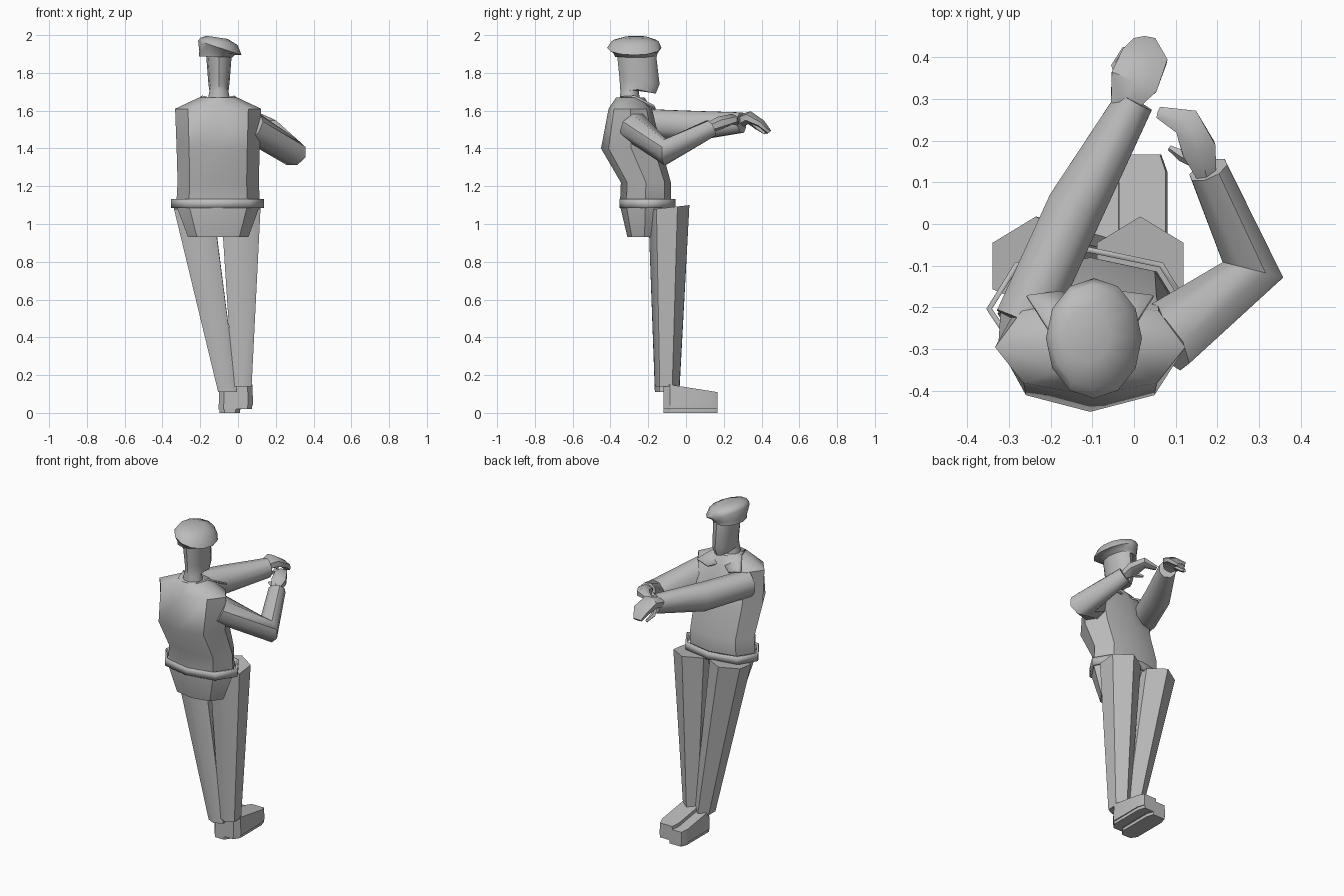
import bpy, bmesh, math
from mathutils import Vector

if "Cube" in bpy.data.objects:
    bpy.data.objects.remove(bpy.data.objects["Cube"])

GREY = bpy.data.materials.new("plain grey")
GREY.diffuse_color = (0.5, 0.5, 0.5, 1)
GREY.use_nodes = True
GREY.node_tree.nodes["Principled BSDF"].inputs["Base Color"].default_value = GREY.diffuse_color

OVAL = [(math.sin(math.tau * i / 12), -math.cos(math.tau * i / 12)) for i in range(12)]
BODY = [(0, -1), (0.7, -0.75), (1, 0), (0.72, 0.75), (0, 1), (-0.72, 0.75), (-1, 0), (-0.7, -0.75)]
HEX = [(0, -1), (1, -0.6), (1, 0.42), (0, 1), (-1, 0.42), (-1, -0.6)]


def finish(name, bm, angle=35, thickness=0):
    bmesh.ops.recalc_face_normals(bm, faces=bm.faces)
    me = bpy.data.meshes.new(name)
    bm.to_mesh(me)
    bm.free()
    me.materials.append(GREY)
    ob = bpy.data.objects.new(name, me)
    bpy.context.collection.objects.link(ob)
    bpy.ops.object.select_all(action='DESELECT')
    ob.select_set(True)
    bpy.context.view_layer.objects.active = ob
    bpy.ops.object.shade_smooth_by_angle(angle=math.radians(angle))
    if thickness:
        mod = ob.modifiers.new("thickness", 'SOLIDIFY')
        mod.thickness = thickness
    return ob


def loft(name, rings, caps=True, **kw):
    """Skin a list of equal-length point rings."""
    bm = bmesh.new()
    rows = [[bm.verts.new(p) for p in r] for r in rings]
    n = len(rows[0])
    for a, b in zip(rows, rows[1:]):
        for i in range(n):
            j = (i + 1) % n
            bm.faces.new((a[i], a[j], b[j], b[i]))
    if caps:
        bm.faces.new(rows[0])
        bm.faces.new(rows[-1])
    return finish(name, bm, **kw)


def slab(shape, cx, hx, back, front, zb, zf, tilt=0):
    """Near-level ring; zb and zf are heights at back and front, tilt is slope along x."""
    pts = []
    for u, v in shape:
        t = (v + 1) / 2
        pts.append((cx + u * hx, back + (front - back) * t, zb + (zf - zb) * t + tilt * u * hx))
    return pts


def limb(name, stations, sides=8, angle=50):
    """Tube through (x, y, z, half width, half height) stations with mitred joints."""
    pts = [Vector(s[:3]) for s in stations]
    rings = []
    for i, s in enumerate(stations):
        din = (pts[i] - pts[max(i - 1, 0)]).normalized()
        dout = (pts[min(i + 1, len(pts) - 1)] - pts[i]).normalized()
        d = (din + dout).normalized()
        side = d.cross(Vector((0, 0, 1))).normalized()
        up = side.cross(d)
        ref = dout if i == 0 else din
        mitre = min(1.35, 1 / max(0.5, d.dot(ref)))
        rings.append([pts[i] + side * math.cos(a) * s[3] * mitre + up * math.sin(a) * s[4]
                      for a in (math.tau * (k + 0.5) / sides for k in range(sides))])
    return loft(name, rings, angle=angle)


# Jacket with flared skirt, leaning back at the chest
CX = -0.105
loft("jacket", [slab(BODY, CX, hx, b, f, z, z) for z, hx, b, f in (
    (0.93, 0.16, -0.31, -0.13), (1.10, 0.222, -0.35, -0.08), (1.22, 0.215, -0.345, -0.08),
    (1.40, 0.22, -0.45, -0.13), (1.61, 0.228, -0.41, -0.18), (1.67, 0.10, -0.37, -0.22))], angle=40)

# Open belt loop standing off the jacket
loft("belt", [slab(BODY, -0.108, 0.246, -0.352, -0.055, z, z) for z in (1.085, 1.132)],
     caps=False, thickness=0.014)

# Collar flaps on both sides of the neck
for s, name in ((1, "right_collar"), (-1, "left_collar")):
    bm = bmesh.new()
    bm.faces.new([bm.verts.new((CX + s * x, y, z)) for x, y, z in (
        (0.06, -0.35, 1.675), (0.085, -0.27, 1.68), (0.15, -0.17, 1.63),
        (0.07, -0.16, 1.61), (0.015, -0.2, 1.625))])
    finish(name, bm, thickness=0.01)

# Neck, jaw and face in one skin
loft("head", [slab(OVAL, -0.101, hx, b, f, zb, zf) for hx, b, f, zb, zf in (
    (0.07, -0.36, -0.24, 1.60, 1.60), (0.05, -0.347, -0.25, 1.70, 1.71),
    (0.052, -0.35, -0.16, 1.735, 1.69), (0.057, -0.352, -0.14, 1.77, 1.74),
    (0.069, -0.366, -0.16, 1.91, 1.91))], angle=40)

# Soft cap: band, then a crown sagging to one side
loft("cap", [slab(OVAL, cx, hx, b, f, z, z, t) for cx, hx, b, f, z, t in (
    (-0.118, 0.088, -0.375, -0.155, 1.885, -0.03), (-0.11, 0.095, -0.385, -0.15, 1.905, -0.1),
    (-0.096, 0.115, -0.418, -0.13, 1.932, -0.33), (-0.10, 0.098, -0.395, -0.145, 1.967, -0.2),
    (-0.11, 0.055, -0.33, -0.20, 1.988, -0.15))], angle=50)

# Straight arm reaching across, hand drooping at the wrist
limb("left_arm", [(-0.265, -0.235, 1.535, 0.075, 0.08), (-0.14, 0.04, 1.52, 0.074, 0.085),
                  (0.002, 0.295, 1.537, 0.05, 0.058)])
limb("left_hand", [(-0.025, 0.285, 1.545, 0.035, 0.035), (0.0, 0.34, 1.565, 0.062, 0.032),
                   (0.025, 0.40, 1.53, 0.062, 0.022), (0.025, 0.44, 1.485, 0.03, 0.014)], sides=6)
limb("left_thumb", [(-0.02, 0.33, 1.55, 0.018, 0.018), (-0.04, 0.38, 1.51, 0.014, 0.014),
                    (-0.02, 0.42, 1.48, 0.008, 0.008)], sides=5)

# Bent arm with dropped elbow
limb("right_arm", [(0.07, -0.275, 1.515, 0.092, 0.08), (0.285, -0.11, 1.38, 0.06, 0.072),
                   (0.178, 0.13, 1.507, 0.05, 0.048)])
limb("right_hand", [(0.172, 0.12, 1.51, 0.028, 0.028), (0.155, 0.18, 1.535, 0.047, 0.035),
                    (0.125, 0.245, 1.555, 0.036, 0.028), (0.06, 0.267, 1.535, 0.016, 0.014)], sides=6)
limb("right_thumb", [(0.15, 0.15, 1.52, 0.018, 0.018), (0.115, 0.165, 1.515, 0.015, 0.015),
                     (0.085, 0.183, 1.51, 0.007, 0.007)], sides=5)

# Tapered six-sided legs and blocky boots with soles; feet close together
FOOT = [(-0.55, -0.12), (0.55, -0.12), (1, -0.085), (1, 0.125), (0.75, 0.167),
        (-0.75, 0.167), (-1, 0.125), (-1, -0.085)]


def foot_ring(cx, hx, z, drop=0):
    """Boot outline; the height falls by drop from heel to toe."""
    return [(cx + u * hx, y, z - drop * (y + 0.12) / 0.287) for u, y in FOOT]


for name, top_x, ankle_x, ankle_z, boot_x, base in (
        ("right", 0.015, 0.022, 0.14, 0.02, 0.02), ("left", -0.235, -0.055, 0.11, -0.043, 0.0)):
    loft(name + "_leg", [
        slab(HEX, ankle_x, 0.05, -0.165, -0.035, ankle_z, ankle_z),
        slab(HEX, top_x, 0.104, -0.2, 0.018, 1.075, 1.10)], angle=50)
    loft(name + "_boot", [foot_ring(boot_x, 0.06, base + 0.018),
                          foot_ring(boot_x, 0.056, base + 0.135, 0.045)], angle=25)
    loft(name + "_sole", [foot_ring(boot_x, 0.054, base),
                          foot_ring(boot_x, 0.054, base + 0.02)], angle=25)
